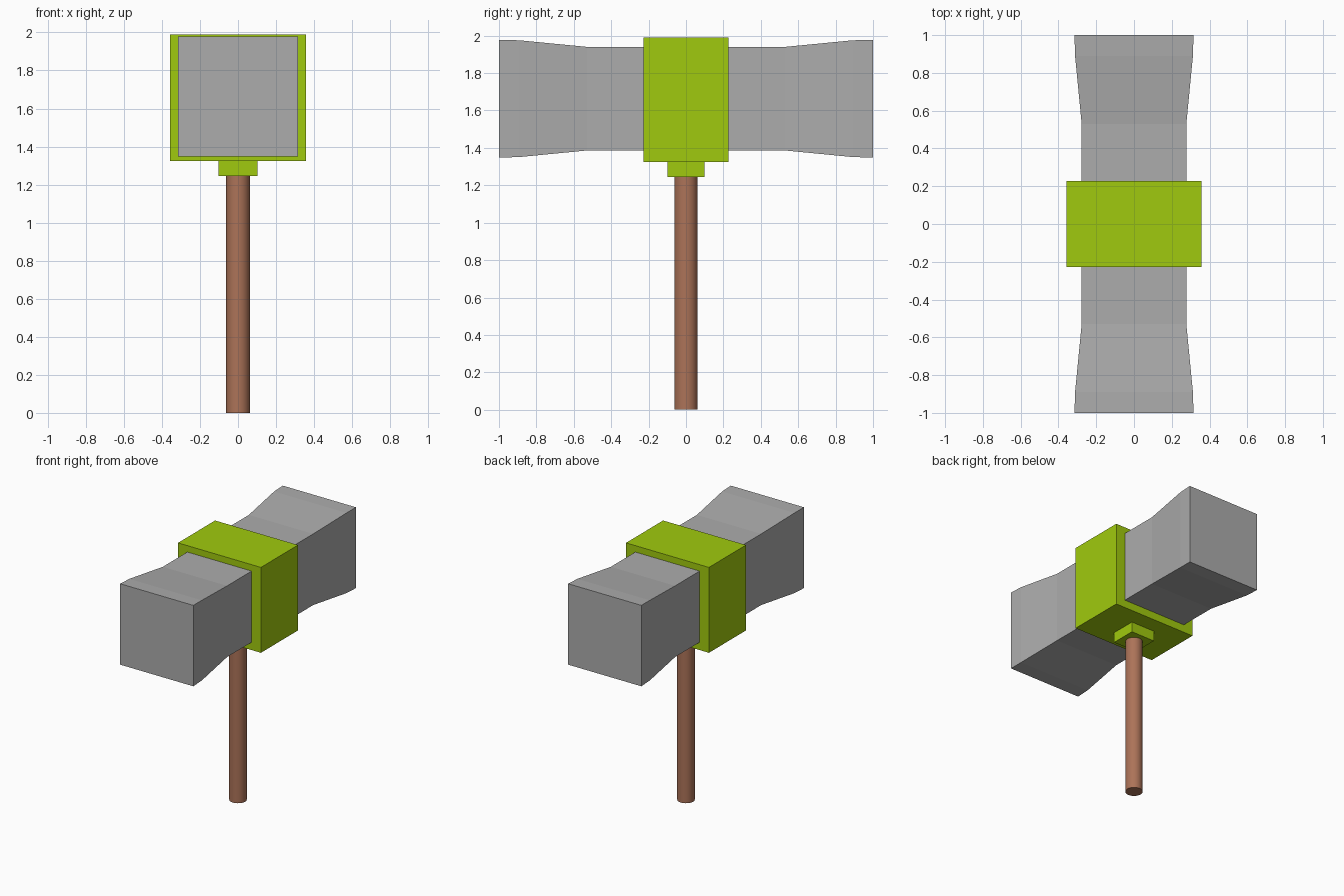
import bpy, bmesh, math

if "Cube" in bpy.data.objects:
    bpy.data.objects.remove(bpy.data.objects["Cube"])


def material(name, srgb):
    m = bpy.data.materials.new(name)
    lin = [((c / 255 + 0.055) / 1.055) ** 2.4 if c > 10 else c / 255 / 12.92 for c in srgb]
    m.diffuse_color = (*lin, 1)
    m.use_nodes = True
    m.node_tree.nodes["Principled BSDF"].inputs["Base Color"].default_value = m.diffuse_color
    return m


steel = material("grey_steel", (172, 172, 172))
green = material("lime_green", (160, 202, 14))
wood = material("brown_wood", (172, 115, 88))


def box(name, size, z0, z1, mat):
    bpy.ops.mesh.primitive_cube_add(size=1, location=(0, 0, (z0 + z1) / 2))
    ob = bpy.context.object
    ob.name = name
    ob.scale = (size[0], size[1], z1 - z0)
    bpy.ops.object.transform_apply(location=False, rotation=False, scale=True)
    ob.data.materials.append(mat)


# hammer head: square rings lofted along y, flaring towards both faces
half = [(0.53, 0.277), (0.89, 0.312), (1.0, 0.315)]
rings = [(-y, r) for y, r in reversed(half)] + half
bm = bmesh.new()
loops = [[bm.verts.new((sx * r, y, 1.663 + sz * r))
          for sx, sz in ((-1, -1), (1, -1), (1, 1), (-1, 1))] for y, r in rings]
for a, b in zip(loops, loops[1:]):
    for i in range(4):
        j = (i + 1) % 4
        bm.faces.new((a[i], a[j], b[j], b[i]))
bm.faces.new(loops[0])
bm.faces.new(loops[-1])
bmesh.ops.recalc_face_normals(bm, faces=bm.faces)
mesh = bpy.data.meshes.new("hammer_head")
bm.to_mesh(mesh)
bm.free()
mesh.materials.append(steel)
bpy.context.collection.objects.link(bpy.data.objects.new("hammer_head", mesh))

# central band and the collar below it
box("head_band", (0.714, 0.456), 1.325, 1.99, green)
box("handle_collar", (0.206, 0.2), 1.245, 1.335, green)

# handle
bpy.ops.mesh.primitive_cylinder_add(vertices=32, radius=0.062, depth=1.26, location=(0, 0, 0.63))
handle = bpy.context.object
handle.name = "handle"
handle.data.materials.append(wood)
bpy.ops.object.shade_smooth_by_angle(angle=math.radians(40))
